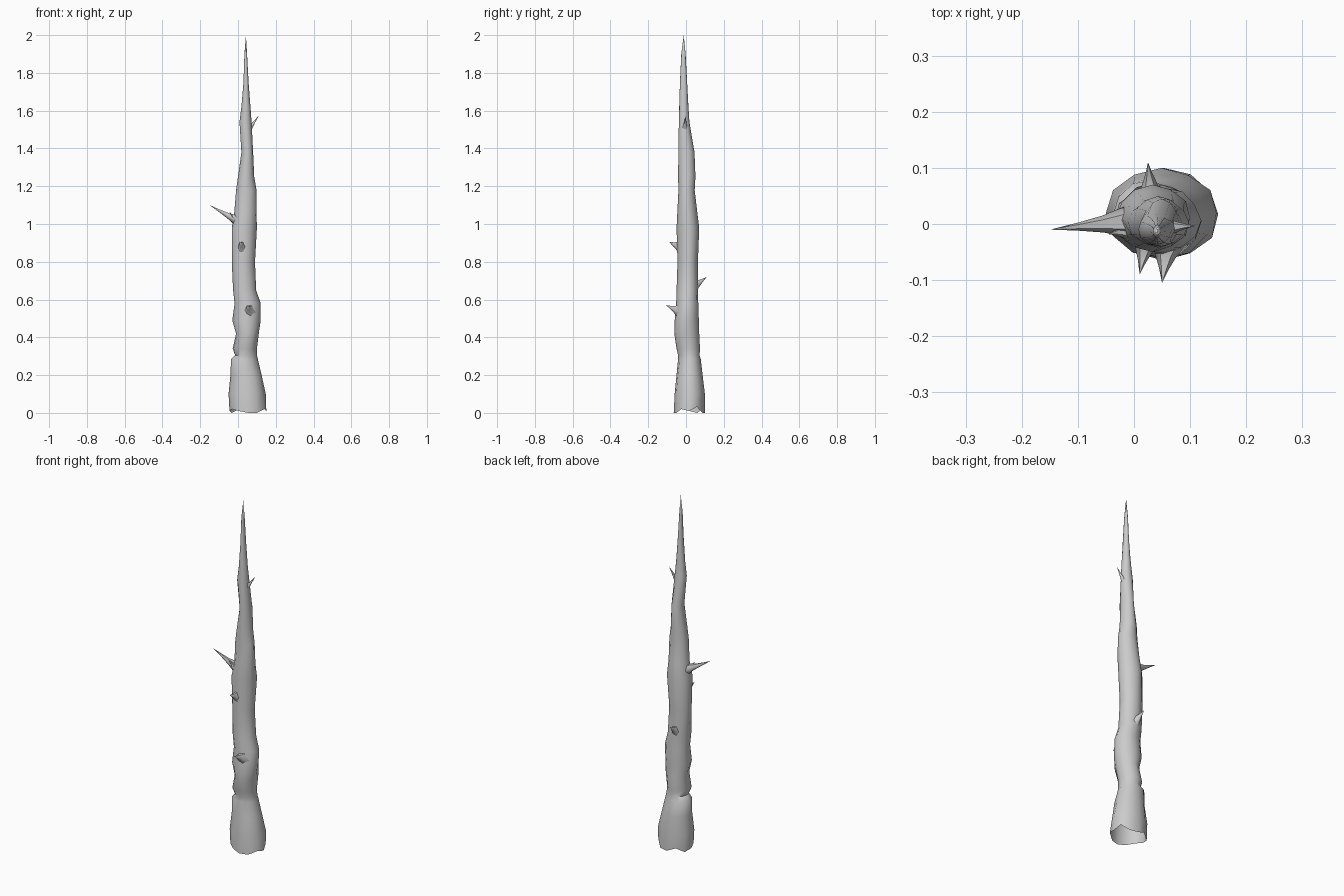
import bpy, bmesh, math, random
from mathutils import Vector

random.seed(4)
old = bpy.data.objects.get("Cube")
if old:
    bpy.data.objects.remove(old)

bark = bpy.data.materials.new("grey_bark")
bark.use_nodes = True
grey = (0.6, 0.6, 0.6, 1)
bark.diffuse_color = grey
bark.node_tree.nodes["Principled BSDF"].inputs["Base Color"].default_value = grey


def loft(name, rings, tip, angle=50):
    """Skin rings of points, closing the last ring to a tip."""
    bm = bmesh.new()
    loops = [[bm.verts.new(p) for p in ring] for ring in rings]
    n = len(loops[0])
    for a, b in zip(loops, loops[1:]):
        for i in range(n):
            j = (i + 1) % n
            bm.faces.new((a[i], a[j], b[j], b[i]))
    end = bm.verts.new(tip)
    for i in range(n):
        bm.faces.new((loops[-1][i], loops[-1][(i + 1) % n], end))
    bmesh.ops.recalc_face_normals(bm, faces=bm.faces)
    mesh = bpy.data.meshes.new(name)
    bm.to_mesh(mesh)
    bm.free()
    mesh.materials.append(bark)
    obj = bpy.data.objects.new(name, mesh)
    bpy.context.collection.objects.link(obj)
    bpy.ops.object.select_all(action='DESELECT')
    obj.select_set(True)
    bpy.context.view_layer.objects.active = obj
    bpy.ops.object.shade_smooth_by_angle(angle=math.radians(angle))
    return obj


SIDES = 12


def trunk_ring(z, left, right, front, back):
    """Irregular oval filling the given bounds; the foot has a torn edge."""
    cx, cy = (left + right) / 2, (front + back) / 2
    ring = []
    for i in range(SIDES):
        a = math.tau * i / SIDES
        wobble = 1 if i % 3 == 0 else random.uniform(0.95, 1.04)
        dz = random.choice((-.02, -.01, 0, .012)) if z < .05 else 0
        ring.append((cx + (right - left) / 2 * math.cos(a) * wobble,
                     cy + (back - front) / 2 * math.sin(a) * wobble, z + dz))
    return ring


# Hollow trunk: height, left, right, front, back
profile = [
    (.02, -.045, .15, -.065, .10), (.10, -.05, .147, -.06, .10),
    (.20, -.04, .125, -.05, .088), (.285, -.037, .105, -.042, .078),
    (.305, -.015, .10, -.042, .072), (.34, -.028, .10, -.05, .074),
    (.42, -.01, .11, -.062, .07), (.49, -.03, .12, -.06, .068),
    (.58, -.018, .12, -.052, .065), (.65, -.026, .096, -.05, .063),
    (.80, -.033, .09, -.045, .063), (.98, -.033, .10, -.05, .07),
    (1.06, -.02, .098, -.046, .06), (1.18, -.01, .098, -.04, .046),
    (1.25, 0, .086, -.042, .05), (1.38, .018, .08, -.04, .045),
    (1.54, .008, .072, -.038, .018), (1.62, .018, .066, -.036, .013),
    (1.75, .029, .056, -.032, .006), (1.90, .034, .048, -.025, -.002),
]
loft("trunk", [trunk_ring(*p) for p in profile], (.042, -.012, 2.0))


def thorn(name, base, tip, width, height):
    """Broken twig: broad root inside the trunk, flat above, sloping below."""
    base, tip = Vector(base), Vector(tip)
    out = Vector((tip.x - base.x, tip.y - base.y, 0)).normalized()
    side = out.cross(Vector((0, 0, 1)))
    rings = []
    for t, s in ((0, 1), (.35, .5), (.65, .24)):
        c = base.lerp(tip, t)
        rings.append([c + side * math.cos(k * math.tau / 6) * width * s
                      + Vector((0, 0, math.sin(k * math.tau / 6) * height * s))
                      for k in range(6)])
    loft(name, rings, tip, 60)


thorn("front_low_thorn", (.06, -.03, .53), (.05, -.105, .57), .038, .05)
thorn("front_high_thorn", (.022, -.025, .87), (.01, -.09, .905), .03, .05)
thorn("back_thorn", (.03, .045, .665), (.025, .11, .72), .03, .045)
thorn("right_side_branch", (-.005, .005, 1.015), (-.15, -.01, 1.10), .03, .035)
thorn("right_side_stub", (-.012, -.012, 1.02), (-.046, -.018, 1.065), .018, .025)
thorn("left_side_thorn", (.055, -.006, 1.49), (.11, -.003, 1.575), .02, .035)
